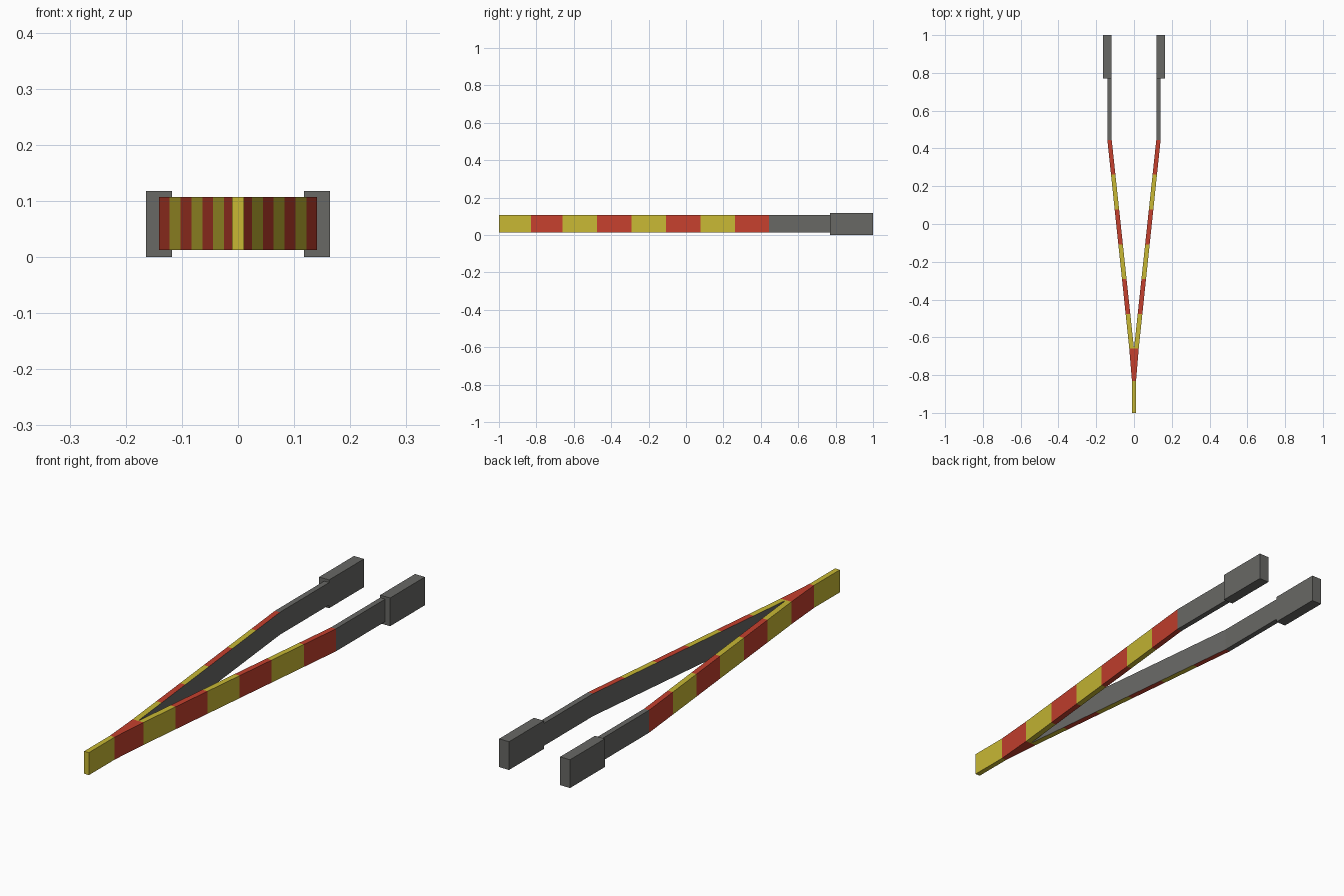
import bpy, bmesh

if "Cube" in bpy.data.objects:
    bpy.data.objects.remove(bpy.data.objects["Cube"], do_unlink=True)


def material(name, rgb):
    m = bpy.data.materials.new(name)
    m.use_nodes = True
    m.diffuse_color = (*rgb, 1)
    bsdf = m.node_tree.nodes["Principled BSDF"]
    bsdf.inputs["Base Color"].default_value = (*rgb, 1)
    bsdf.inputs["Roughness"].default_value = 0.7
    return m


YELLOW, RED, GREY = 0, 1, 2
MATS = [material("yellow", (0.578, 0.479, 0.034)),
        material("red", (0.558, 0.051, 0.027)),
        material("dark grey", (0.138, 0.138, 0.130))]


def loft(name, stations, colours, z0, z1, side=1, inner_colour=None,
         start_cap=True, end_cap=True):
    """Flat bar through stations (y, inner x, outer x), one colour per segment."""
    bm = bmesh.new()
    rings = [[bm.verts.new((side * x, y, z))
              for x, z in ((a, z0), (b, z0), (b, z1), (a, z1))]
             for y, a, b in stations]
    for r0, r1, colour in zip(rings, rings[1:], colours):
        for i in range(4):
            j = (i + 1) % 4
            f = bm.faces.new((r0[i], r0[j], r1[j], r1[i]))
            inner = i == 3 and inner_colour is not None
            f.material_index = inner_colour if inner else colour
    if start_cap:
        bm.faces.new(rings[0][::-1]).material_index = colours[0]
    if end_cap:
        bm.faces.new(rings[-1]).material_index = colours[-1]
    if side < 0:
        bmesh.ops.reverse_faces(bm, faces=bm.faces)
    # rings wind so that faces point inwards unless flipped
    bmesh.ops.reverse_faces(bm, faces=bm.faces) if bm.calc_volume(signed=True) < 0 else None
    mesh = bpy.data.meshes.new(name)
    bm.to_mesh(mesh)
    bm.free()
    for m in MATS:
        mesh.materials.append(m)
    obj = bpy.data.objects.new(name, mesh)
    bpy.context.collection.objects.link(obj)
    return obj


BAR_Z = (0.013, 0.107)
GRIP_Z = (0.0, 0.118)
FORK, BEND, GRIP = -0.66, 0.445, 0.77

# Solid tip, flaring to where the two arms part
loft("tip", [(-1.0, -0.011, 0.011), (-0.83, -0.011, 0.011), (FORK, -0.025, 0.025)],
     [YELLOW, RED], *BAR_Z, end_cap=False)

# Arms: six striped segments spreading outwards, then a straight grey shank
stripes = 6
stations = []
for i in range(stripes + 1):
    t = i / stripes
    stations.append((FORK + t * (BEND - FORK), 0.118 * t, 0.025 + 0.116 * t))
stations.append((GRIP, 0.118, 0.141))
colours = [YELLOW, RED] * (stripes // 2) + [GREY]

for label, side in (("left", 1), ("right", -1)):
    loft(label + "_arm", stations, colours, *BAR_Z, side=side,
         inner_colour=GREY, start_cap=False)
    # Thicker block at the rear end of the arm
    loft(label + "_end_block", [(GRIP, 0.118, 0.164), (1.0, 0.118, 0.164)],
         [GREY], *GRIP_Z, side=side)
